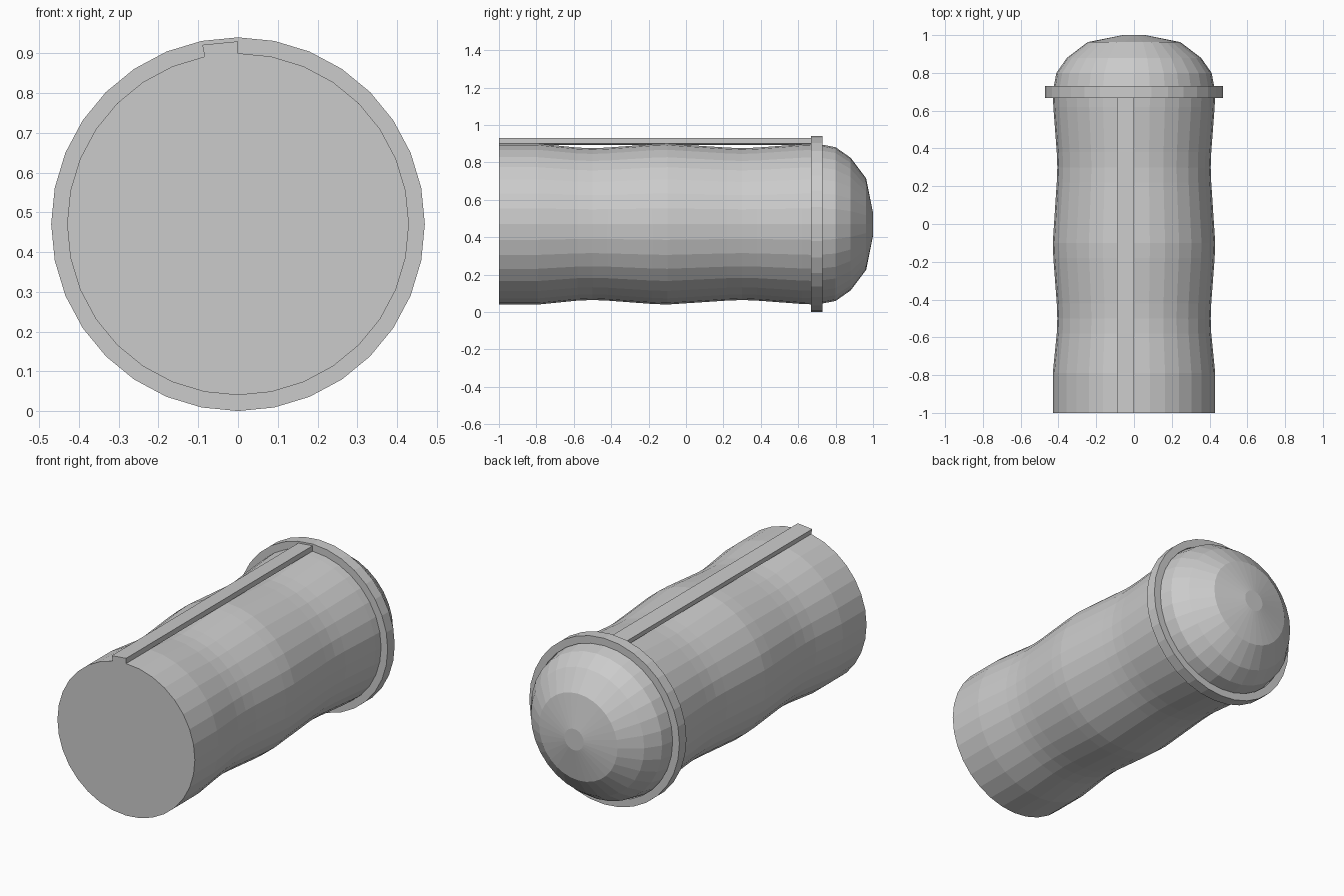
import bpy, bmesh
from math import sin, cos, pi

if "Cube" in bpy.data.objects:
    bpy.data.objects.remove(bpy.data.objects["Cube"])

SIDES = 32
CZ = 0.47


def point(radius, y, step):
    a = 2 * pi * step / SIDES
    return (-radius * sin(a), y, CZ + radius * cos(a))


def finish(name, bm):
    bmesh.ops.recalc_face_normals(bm, faces=bm.faces)
    mesh = bpy.data.meshes.new(name)
    bm.to_mesh(mesh)
    bm.free()
    ob = bpy.data.objects.new(name, mesh)
    bpy.context.collection.objects.link(ob)
    return ob


def lathe(name, profile, closed=False):
    """Spin (y, radius) points about the long axis; cap the ends or close the loop."""
    bm = bmesh.new()
    rings = [[bm.verts.new(point(r, y, i)) for i in range(SIDES)] for y, r in profile]
    pairs = list(zip(rings, rings[1:]))
    if closed:
        pairs.append((rings[-1], rings[0]))
    else:
        bm.faces.new(rings[0])
        bm.faces.new(rings[-1])
    for a, b in pairs:
        for i in range(SIDES):
            j = (i + 1) % SIDES
            bm.faces.new((a[i], a[j], b[j], b[i]))
    return finish(name, bm)


# Body with two shallow grip waists and a rounded end
profile = [(-1.0, 0.43), (-0.79, 0.43)]
for waist in (-0.5, 0.3):
    profile += [(waist - 0.08, 0.409), (waist, 0.406), (waist + 0.08, 0.409),
                (waist + 0.32, 0.427), (waist + 0.4, 0.43)]
profile += [(0.8, 0.411), (0.88, 0.355), (0.963, 0.245), (1.0, 0.06)]
lathe("grip_body", profile)

# Collar in front of the rounded end
lathe("collar", [(0.667, 0.47), (0.73, 0.47), (0.73, 0.428), (0.667, 0.428)], closed=True)

# Straight raised rib, one facet wide, bridging the waists
bm = bmesh.new()
ends = [[bm.verts.new(point(r, y, s)) for r, s in ((0.43, 0), (0.46, 0), (0.46, 1), (0.43, 1))]
        for y in (-1.0, 0.7)]
for end in ends:
    bm.faces.new(end)
for i in range(4):
    j = (i + 1) % 4
    bm.faces.new((ends[0][i], ends[0][j], ends[1][j], ends[1][i]))
finish("top_rib", bm)
